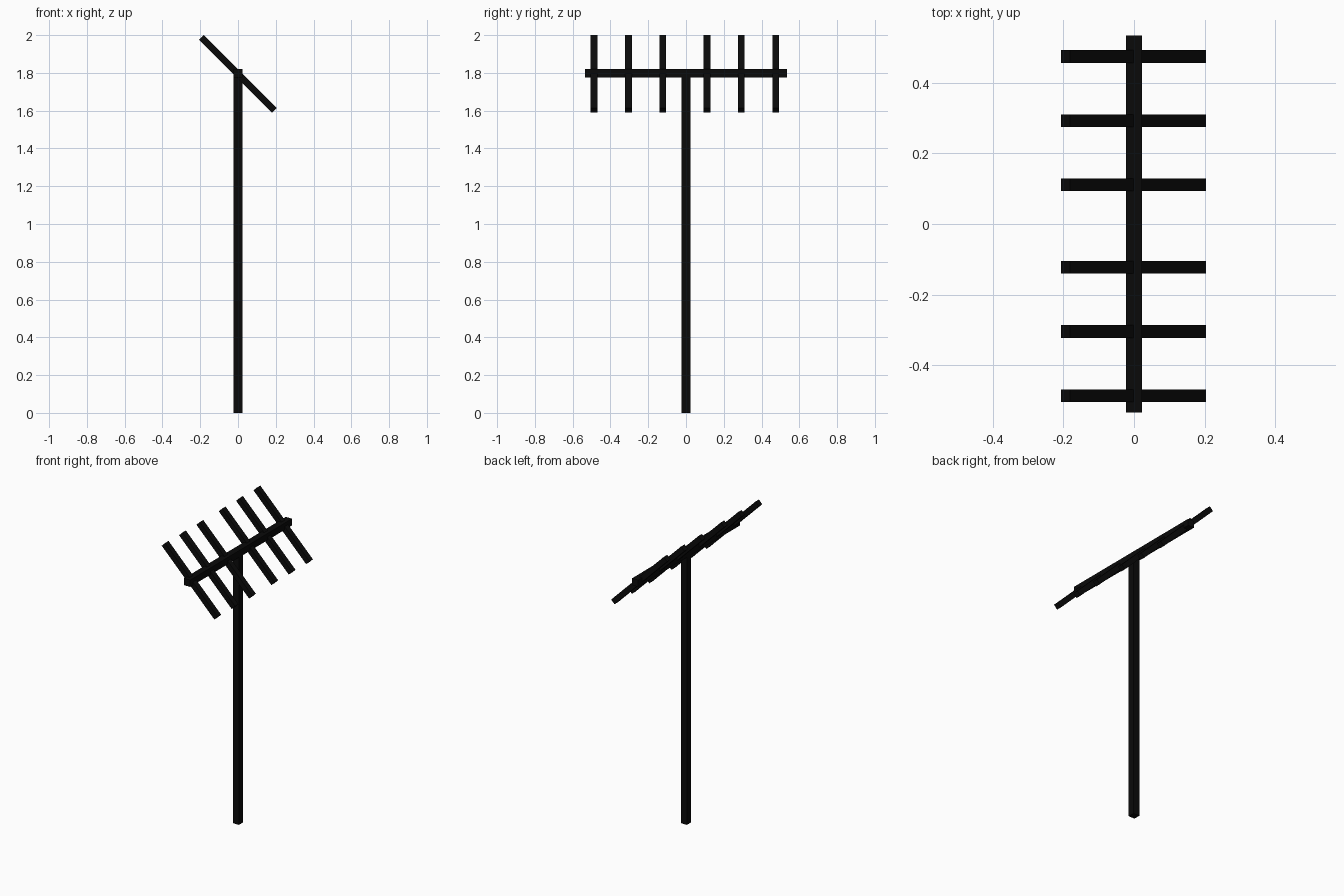
import bpy, math

if "Cube" in bpy.data.objects:
    bpy.data.objects.remove(bpy.data.objects["Cube"])

black = bpy.data.materials.new("black_metal")
black.diffuse_color = (0.003, 0.003, 0.003, 1)
black.use_nodes = True
black.node_tree.nodes["Principled BSDF"].inputs["Base Color"].default_value = black.diffuse_color


def bar(name, size, location, tilt=0.0):
    """Square-section bar, optionally tilted around the y axis."""
    bpy.ops.mesh.primitive_cube_add(size=1, location=location)
    ob = bpy.context.object
    ob.name = name
    ob.scale = size
    bpy.ops.object.transform_apply(location=False, rotation=False, scale=True)
    ob.rotation_euler.y = tilt
    ob.data.materials.append(black)
    return ob


# Upright mast
bar("mast", (0.045, 0.045, 1.8), (0, 0, 0.9))

# Horizontal boom resting on the mast
bar("boom", (0.045, 1.068, 0.045), (0, 0, 1.797))

# Six tilted cross elements, three on each side of the mast
for side in (-1, 1):
    for i in range(3):
        y = -0.006 + side * (0.117 + 0.182 * i)
        bar("cross_element", (0.546, 0.036, 0.035), (-0.001, y, 1.795), math.radians(45))
